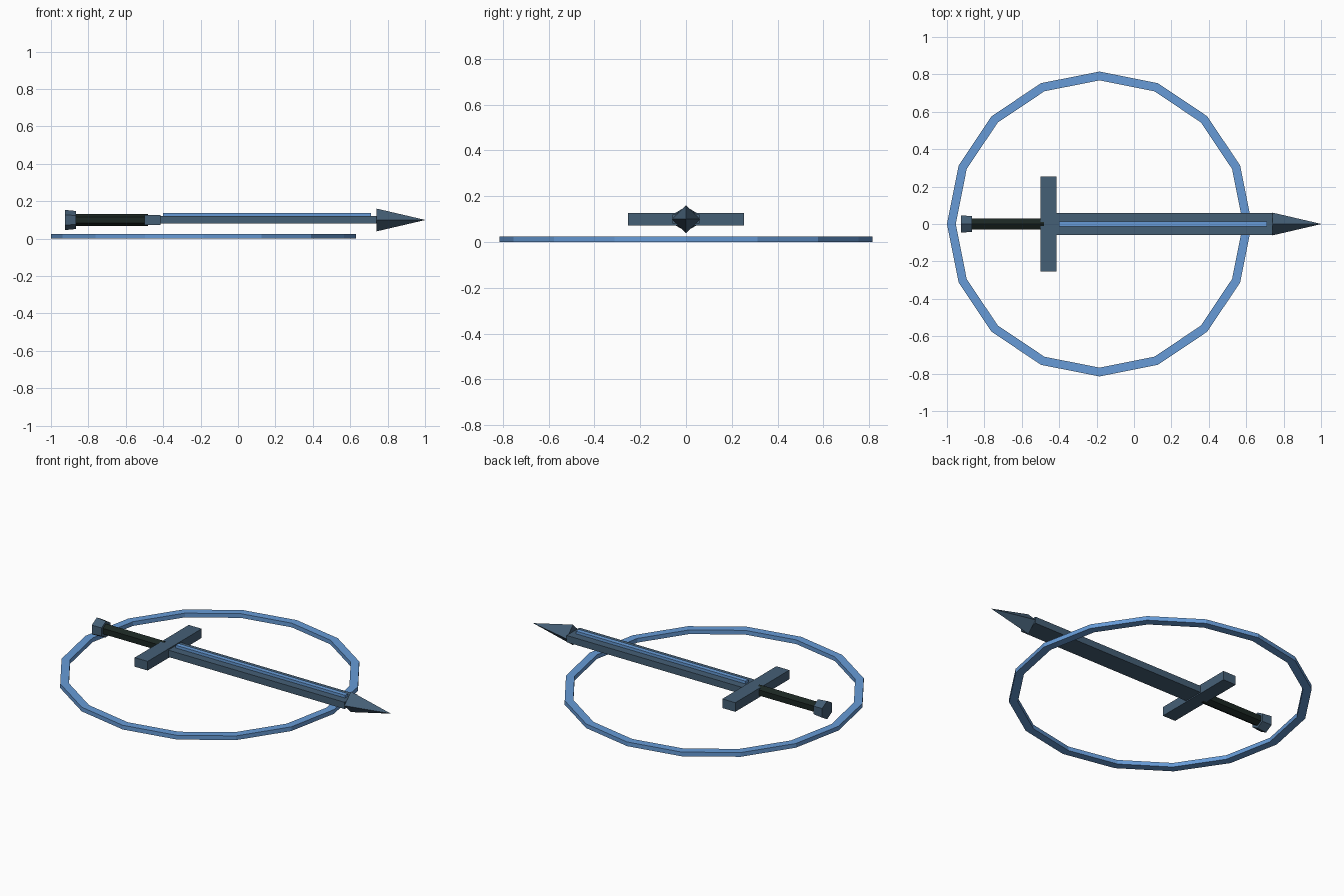
import bpy
import math

cube = bpy.data.objects.get("Cube")
if cube:
    bpy.data.objects.remove(cube, do_unlink=True)


def material(name, colour):
    mat = bpy.data.materials.new(name)
    mat.use_nodes = True
    mat.diffuse_color = (*colour, 1)
    mat.node_tree.nodes["Principled BSDF"].inputs["Base Color"].default_value = (*colour, 1)
    return mat


steel = material("slate steel", (0.06, 0.115, 0.18))
blue = material("light blue", (0.135, 0.33, 0.68))
leather = material("dark leather", (0.011, 0.019, 0.016))

AXIS_Z = 0.10  # height of the sword's centre line


def mesh_object(name, verts, faces, mat):
    mesh = bpy.data.meshes.new(name)
    mesh.from_pydata(verts, [], faces)
    mesh.materials.append(mat)
    obj = bpy.data.objects.new(name, mesh)
    bpy.context.collection.objects.link(obj)
    return obj


def box(name, x0, x1, half_y, z0, z1, mat):
    bpy.ops.mesh.primitive_cube_add(size=1, location=((x0 + x1) / 2, 0, (z0 + z1) / 2))
    obj = bpy.context.object
    obj.name = name
    obj.scale = (x1 - x0, 2 * half_y, z1 - z0)
    obj.data.materials.append(mat)


def prism(name, sides, x0, x1, r0, r1, mat):
    """Faceted solid along x with a corner pointing straight up."""
    verts = []
    for x, r in ((x0, r0), (x1, r1)):
        for i in range(sides):
            a = math.tau * i / sides
            verts.append((x, r * math.sin(a), AXIS_Z + r * math.cos(a)))
    faces = [(i, i + sides, (i + 1) % sides + sides, (i + 1) % sides) for i in range(sides)]
    faces += [tuple(range(sides)), tuple(reversed(range(sides, 2 * sides)))]
    mesh_object(name, verts, faces, mat)


def ring(name, x, sides, inner, outer, height, mat):
    """Flat polygonal hoop with a rectangular section."""
    section = ((outer, 0), (outer, height), (inner, height), (inner, 0))
    verts, faces = [], []
    for i in range(sides):
        a = math.tau * i / sides
        verts += [(x + r * math.cos(a), r * math.sin(a), z) for r, z in section]
        j = (i + 1) % sides
        for k in range(4):
            n = (k + 1) % 4
            faces.append((4 * i + k, 4 * j + k, 4 * j + n, 4 * i + n))
    mesh_object(name, verts, faces, mat)


# Hoop lying on the ground
ring("ground_ring", -0.185, 16, 0.768, 0.815, 0.025, blue)

# Blade, raised ridge and point
box("blade", -0.44, 0.74, 0.06, 0.08, 0.12, steel)
box("blade_ridge", -0.40, 0.712, 0.014, 0.115, 0.136, blue)
prism("blade_tip", 4, 0.74, 1.0, 0.061, 0.0005, steel)

# Hilt
box("crossguard", -0.5, -0.415, 0.253, 0.073, 0.127, steel)
prism("grip", 6, -0.88, -0.48, 0.033, 0.033, leather)
prism("pommel", 6, -0.925, -0.865, 0.054, 0.048, steel)
